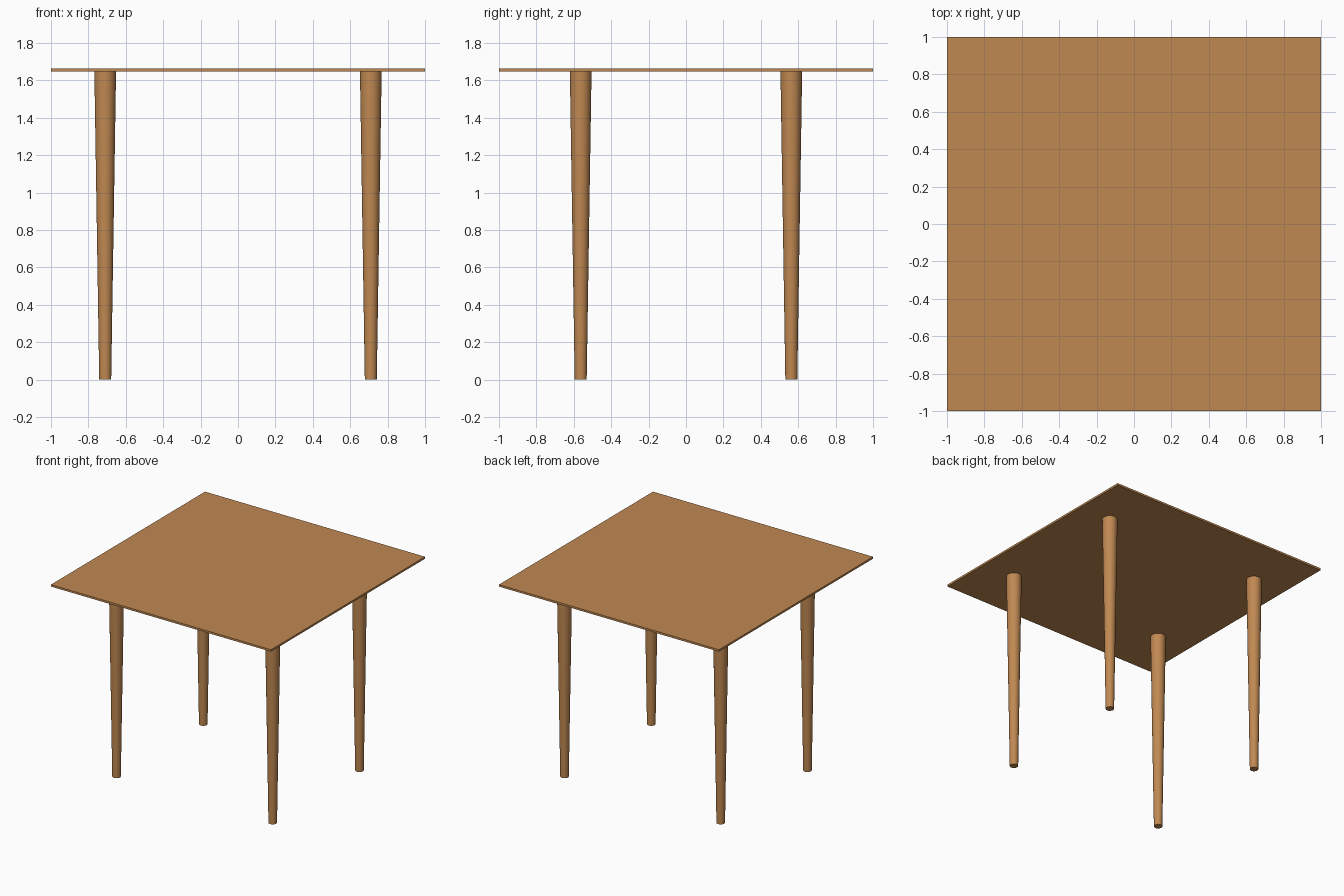
import bpy

if "Cube" in bpy.data.objects:
    bpy.data.objects.remove(bpy.data.objects["Cube"])

# One wood colour for the whole table
wood = bpy.data.materials.new("warm_wood")
wood.diffuse_color = (0.53, 0.25, 0.085, 1)
wood.use_nodes = True
wood.node_tree.nodes["Principled BSDF"].inputs["Base Color"].default_value = wood.diffuse_color

TOP_Z, THICK = 1.665, 0.016
LEG_H = TOP_Z - THICK


def finish(name):
    obj = bpy.context.object
    obj.name = name
    obj.data.materials.append(wood)
    return obj


# Thin square table top
bpy.ops.mesh.primitive_cube_add(size=1, location=(0, 0, TOP_Z - THICK / 2))
top = finish("table_top")
top.scale = (2, 2, THICK)
bpy.ops.object.transform_apply(location=False, rotation=False, scale=True)

# Four round legs tapering towards the floor
for y, depth in ((-0.563, "front"), (0.563, "back")):
    for x, side in ((-0.71, "left"), (0.71, "right")):
        bpy.ops.mesh.primitive_cone_add(vertices=32, radius1=0.032, radius2=0.058,
                                        depth=LEG_H, location=(x, y, LEG_H / 2))
        finish(f"{depth}_{side}_leg")
        bpy.ops.object.shade_smooth_by_angle()
